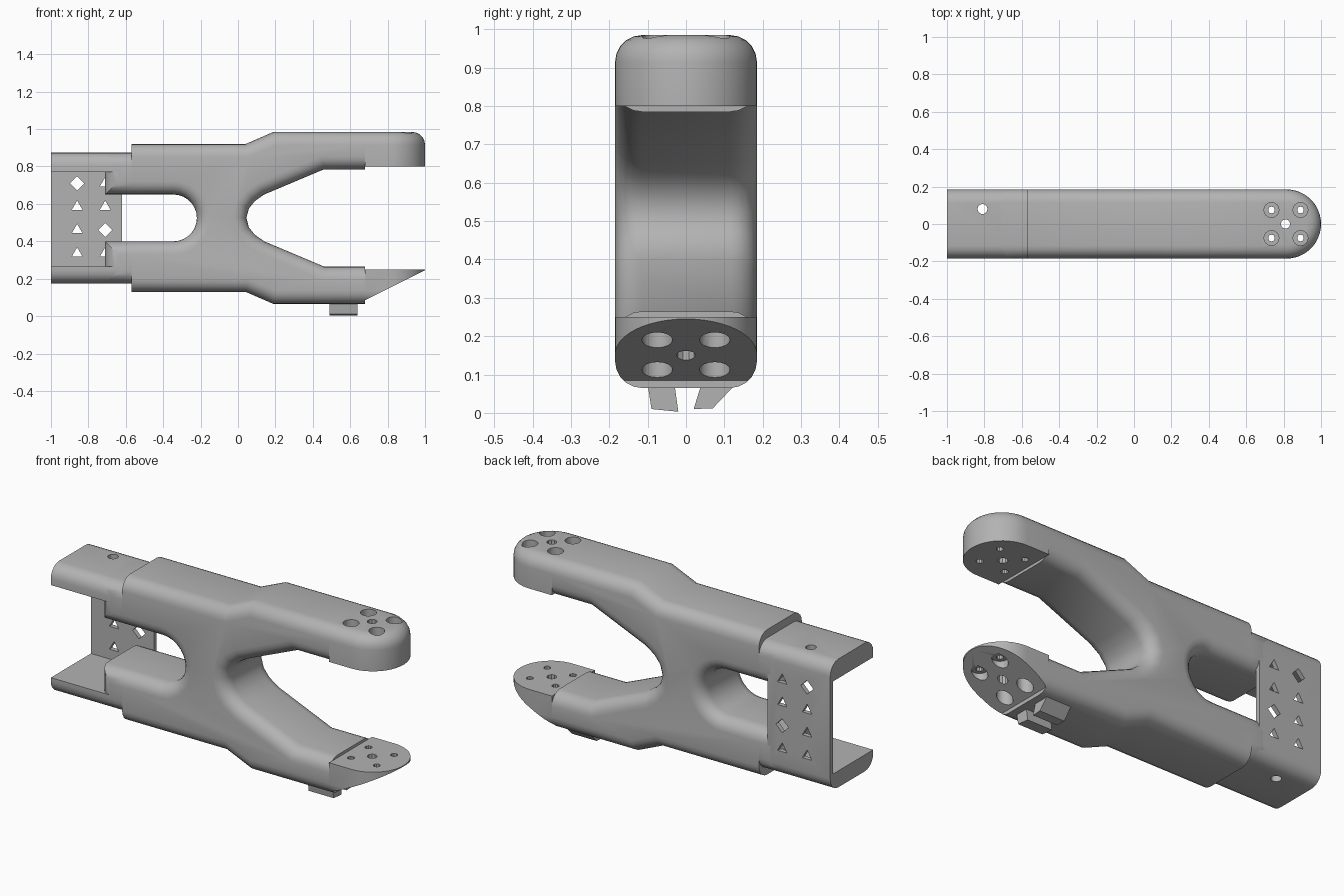
import bpy, bmesh, math
from mathutils import Vector, Matrix

if "Cube" in bpy.data.objects:
    bpy.data.objects.remove(bpy.data.objects["Cube"])

GREY = (0.45, 0.45, 0.45, 1)
mat = bpy.data.materials.new("plain_grey")
mat.use_nodes = True
mat.diffuse_color = GREY
mat.node_tree.nodes["Principled BSDF"].inputs["Base Color"].default_value = GREY

HALF = 0.185      # half width in y
MID = 0.525       # height of the symmetry plane
ROUND = 0.07      # edge radius


def flip(pts):
    """Mirror profile points top to bottom, keeping the outline order."""
    return [(x, 2 * MID - z) for x, z in reversed(pts)]


def arc(cx, cy, r, start, end, n):
    angles = [math.radians(start + (end - start) * i / n) for i in range(n + 1)]
    return [(cx + r * math.cos(a), cy + r * math.sin(a)) for a in angles]


def make_object(name, bm):
    bmesh.ops.recalc_face_normals(bm, faces=bm.faces)
    mesh = bpy.data.meshes.new(name)
    bm.to_mesh(mesh)
    bm.free()
    ob = bpy.data.objects.new(name, mesh)
    bpy.context.collection.objects.link(ob)
    mesh.materials.append(mat)
    return ob


def extrude(name, pts, axis, lo, hi, rounded=(), sharp_x=(), cut=None):
    """Extrude an outline; round the rims at the given levels, except at sharp_x."""
    place = {"x": lambda u, v, t: (t, u, v),
             "y": lambda u, v, t: (u, t, v),
             "z": lambda u, v, t: (u, v, t)}[axis]
    k = "xyz".index(axis)
    bm = bmesh.new()
    rings = [[bm.verts.new(place(u, v, t)) for u, v in pts] for t in (lo, hi)]
    for ring in rings:
        bm.faces.new(ring)
    n = len(pts)
    for i in range(n):
        j = (i + 1) % n
        bm.faces.new((rings[0][i], rings[0][j], rings[1][j], rings[1][i]))
    bmesh.ops.recalc_face_normals(bm, faces=bm.faces)

    def rim(e):
        a, b = (v.co for v in e.verts)
        on_level = any(abs(a[k] - t) < 1e-5 and abs(b[k] - t) < 1e-5 for t in rounded)
        on_sharp = any(abs(a.x - x) < 1e-5 and abs(b.x - x) < 1e-5 for x in sharp_x)
        return on_level and not on_sharp

    edges = [e for e in bm.edges if rim(e)]
    if edges:
        bmesh.ops.bevel(bm, geom=edges, offset=ROUND, segments=5, profile=0.5,
                        affect="EDGES", clamp_overlap=False)
    if cut:
        bmesh.ops.bisect_plane(bm, geom=bm.verts[:] + bm.edges[:] + bm.faces[:],
                               plane_co=cut[0], plane_no=cut[1], clear_outer=True)
        bmesh.ops.holes_fill(bm, edges=[e for e in bm.edges if e.is_boundary], sides=0)
    return make_object(name, bm)


def drill(ob, centre, radius, depth, sides=16, axis="z"):
    """Cut a straight hole through part of an object."""
    bm = bmesh.new()
    turn = Matrix.Rotation(math.pi / 2, 4, "X") if axis == "y" else Matrix()
    bmesh.ops.create_cone(bm, cap_ends=True, segments=sides, radius1=radius,
                          radius2=radius, depth=depth,
                          matrix=Matrix.Translation(centre) @ turn)
    cutter = make_object("hole_cutter", bm)
    cutter.hide_render = True
    mod = ob.modifiers.new("hole", "BOOLEAN")
    mod.operation, mod.solver, mod.object = "DIFFERENCE", "EXACT", cutter
    bpy.context.view_layer.objects.active = ob
    bpy.ops.object.modifier_apply(modifier=mod.name)
    bpy.data.objects.remove(cutter)


parts = []

# Main forked body: upper outline, mirrored below, with a round slot at the rear
JOIN, STEP = 0.68, -0.57
upper = [(STEP, 0.92), (0.04, 0.92), (0.19, 0.985), (JOIN, 0.985), (JOIN, 0.785),
         (0.46, 0.785), (0.14, 0.65), (0.09, 0.615), (0.058, 0.575)]
slot = [(STEP, 0.40)] + arc(-0.345, MID, 0.125, -90, 90, 14) + [(STEP, 0.65)]
parts.append(extrude("forked_body", upper + [(0.045, MID)] + flip(upper) + slot,
                     "y", -HALF, HALF, (-HALF, HALF), (STEP, JOIN)))

# Rear arms, slimmer than the body
arm = [(-0.71, 0.65), (STEP, 0.65), (STEP, 0.875), (-0.71, 0.875)]
for name, outline in (("upper_rear_arm", arm), ("lower_rear_arm", flip(arm))):
    parts.append(extrude(name, outline, "y", -HALF, HALF, (-HALF, HALF), (STEP,)))

# Rear channel: top and bottom shelves joined by a back plate
side = HALF - ROUND
section = ([(-HALF, 0.77)] + arc(-side, 0.805, ROUND, 180, 90, 5)
           + arc(side, 0.805, ROUND, 90, 0, 5) + arc(side, 0.245, ROUND, 0, -90, 5)
           + arc(-side, 0.245, ROUND, -90, -180, 5)
           + [(-HALF, 0.265), (0.16, 0.265), (0.16, 0.77)])
channel = extrude("rear_channel", section, "x", -1, -0.62)
for x, diamond in ((-0.86, 0), (-0.71, 2)):
    for row in range(4):
        whole = row == diamond
        drill(channel, (x, 0.17, 0.71 - 0.125 * row), 0.038 if whole else 0.033,
              0.1, 4 if whole else 3, "y")
drill(channel, (-0.81, 0.08, MID), 0.027, 1, 12)
parts.append(channel)

# Jaw tips: round in plan, the lower one cut off along a slope
plan = [(JOIN, -HALF)] + arc(0.815, 0, HALF, -90, 90, 24) + [(JOIN, HALF)]
slope = (Vector((0.64, 0, 0.065)), Vector((0.18, 0, -0.36)).normalized())
upper_tip = extrude("upper_jaw_tip", plan, "z", 0.80, 0.985, (0.985,), (JOIN,))
lower_tip = extrude("lower_jaw_tip", plan, "z", 0.065, 0.25, (0.065,), (JOIN,), slope)
for x in (0.735, 0.89):
    for y in (-0.075, 0.075):
        drill(upper_tip, (x, y, 0.95), 0.04, 0.2)
        drill(lower_tip, (x, y, 0.11), 0.04, 0.2)
        for tip in (upper_tip, lower_tip):
            drill(tip, (x, y, MID), 0.018, 1.2, 10)
for tip in (upper_tip, lower_tip):
    drill(tip, (0.81, 0, MID), 0.025, 1.2, 10)
    parts.append(tip)

# Broken clip feet under the lower jaw
feet = {"right_clip_foot": [(-0.1, 0.075), (-0.09, 0.01), (-0.02, 0.003), (-0.03, 0.075)],
        "left_clip_foot": [(0.04, 0.075), (0.02, 0.01), (0.07, 0.012), (0.13, 0.075)]}
for name, outline in feet.items():
    parts.append(extrude(name, outline, "x", 0.49, 0.64))

# Smooth shading with sharp edges kept
bpy.ops.object.select_all(action="DESELECT")
for ob in parts:
    ob.select_set(True)
bpy.context.view_layer.objects.active = parts[0]
bpy.ops.object.shade_smooth_by_angle(angle=math.radians(30))
